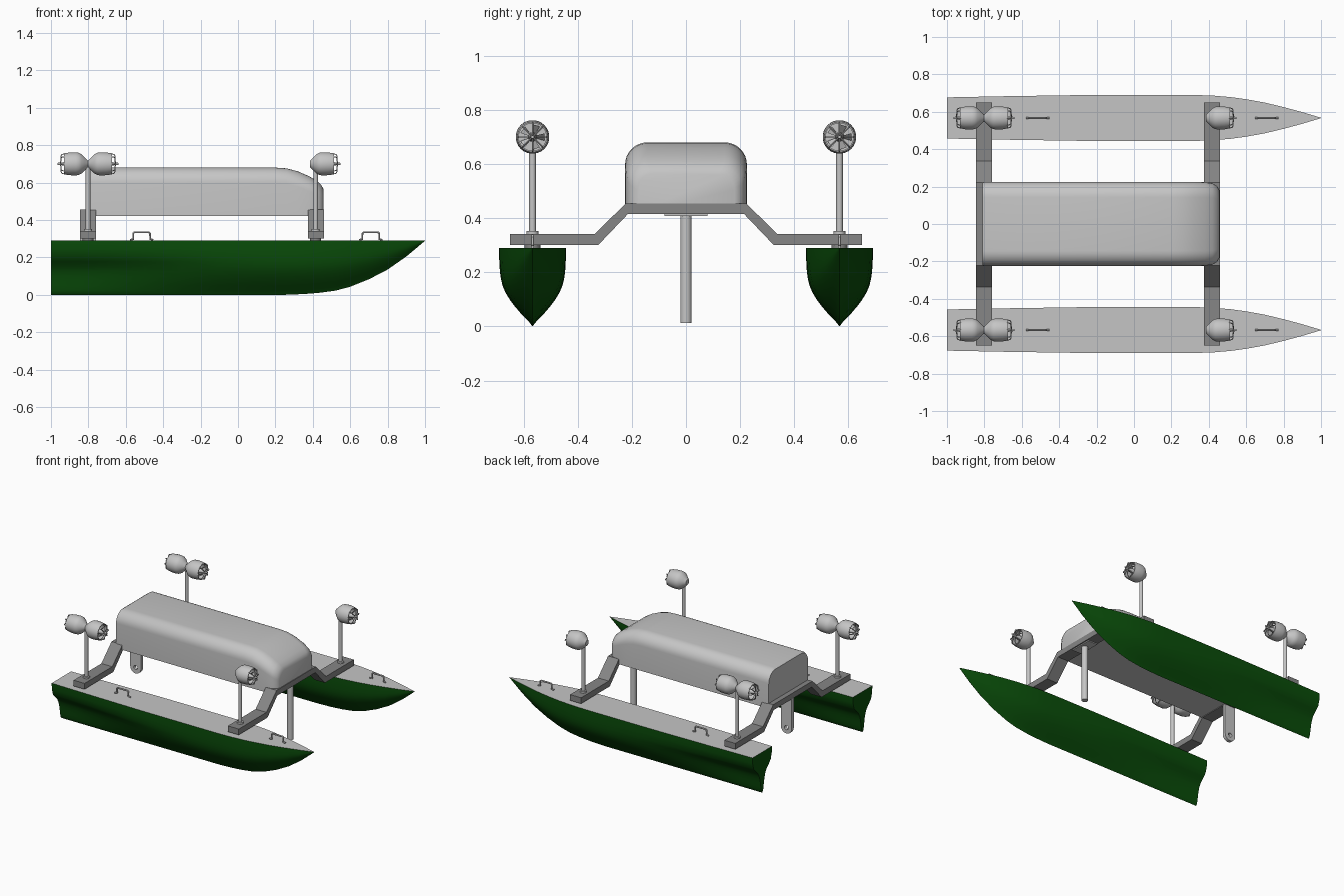
import bpy, bmesh, math
from mathutils import Vector

if "Cube" in bpy.data.objects:
    bpy.data.objects.remove(bpy.data.objects["Cube"])


def material(name, rgb):
    m = bpy.data.materials.new(name)
    m.diffuse_color = (*rgb, 1)
    m.use_nodes = True
    m.node_tree.nodes["Principled BSDF"].inputs["Base Color"].default_value = m.diffuse_color
    return m


LIGHT = material("light grey", (0.56, 0.56, 0.56))
MID = material("mid grey", (0.24, 0.24, 0.24))
GREEN = material("dark green", (0.003, 0.075, 0.003))


def finish(name, bm, *mats):
    bmesh.ops.recalc_face_normals(bm, faces=bm.faces)
    me = bpy.data.meshes.new(name)
    bm.to_mesh(me)
    bm.free()
    for m in mats:
        me.materials.append(m)
    ob = bpy.data.objects.new(name, me)
    bpy.context.collection.objects.link(ob)
    return ob


def loft(sections, wrap=False):
    """Skin closed sections; cap both ends unless they wrap round."""
    bm = bmesh.new()
    rings = [[bm.verts.new(p) for p in s] for s in sections]
    pairs = list(zip(rings, rings[1:]))
    if wrap:
        pairs.append((rings[-1], rings[0]))
    for a, b in pairs:
        for i in range(len(a)):
            j = (i + 1) % len(a)
            bm.faces.new((a[i], a[j], b[j], b[i]))
    if not wrap:
        bm.faces.new(rings[0])
        bm.faces.new(rings[-1])
    return bm


def lathe(name, start, axis, profile, mat, n=28):
    """Revolve (distance, radius) pairs about an axis through start."""
    axis = Vector(axis)
    u = axis.orthogonal().normalized()
    v = axis.cross(u)
    secs = []
    for d, r in profile:
        secs.append([Vector(start) + axis * d + (u * math.cos(a) + v * math.sin(a)) * r
                     for a in (2 * math.pi * i / n for i in range(n))])
    return finish(name, loft(secs), mat)


def rod(name, x, y, z0, z1, r, mat, n=20):
    return lathe(name, (x, y, z0), (0, 0, 1), [(0, r), (z1 - z0, r)], mat, n)


def tubes(name, paths, r, mat):
    cu = bpy.data.curves.new(name, 'CURVE')
    cu.dimensions = '3D'
    cu.bevel_depth = r
    cu.bevel_resolution = 1
    cu.use_fill_caps = True
    for path in paths:
        sp = cu.splines.new('POLY')
        sp.points.add(len(path) - 1)
        for p, co in zip(sp.points, path):
            p.co = (*co, 1)
    ob = bpy.data.objects.new(name, cu)
    bpy.context.collection.objects.link(ob)
    cu.materials.append(mat)
    return ob


def box(name, x0, x1, y0, y1, z0, z1, mat):
    q = [(y0, z0), (y1, z0), (y1, z1), (y0, z1)]
    return finish(name, loft([[(x, y, z) for y, z in q] for x in (x0, x1)]), mat)


HY, DECK = 0.567, 0.29

# Hulls: S-shaped stern sections blending to a full round V, then a raked bow
T = [0, .035, .08, .17, .26, .34, .43, .52, .61, .7, .85, 1]
MIDF = [0, .06, .15, .36, .54, .68, .81, .9, .95, .98, 1, 1]
STERNF = [0, .07, .11, .15, .19, .23, .3, .42, .66, .87, .98, 1]
STATIONS = [(-1, .11, 0), (-.85, .113, 0), (-.7, .116, 0), (-.5, .119, 0), (-.3, .122, 0),
            (-.1, .123, 0), (.1, .123, 0), (.25, .123, 0), (.35, .122, .004), (.43, .119, .01),
            (.52, .111, .022), (.6, .1, .043), (.7, .082, .083), (.8, .058, .135),
            (.9, .031, .205), (.96, .013, .255), (1, .001, .289)]
for side, tag in ((-1, "right"), (1, "left")):
    secs = []
    for x, w, k in STATIONS:
        s = min(1, max(0, (0.1 - x) / 1.1))
        s = s * s * (3 - 2 * s)
        half = [(w * (m + (f - m) * s), k + (DECK - k) * t) for t, m, f in zip(T, MIDF, STERNF)]
        secs.append([(x, side * HY - y, z) for y, z in reversed(half)]
                    + [(x, side * HY + y, z) for y, z in half[1:]])
    bm = loft(secs)
    bm.normal_update()
    for f in bm.faces:
        if min(v.co.z for v in f.verts) > DECK - .0005:
            f.material_index = 1
    finish(tag + "_hull", bm, GREEN, LIGHT)

    # Deck handles
    for hx, end in ((-.515, "aft"), (.71, "fore")):
        path = [(-.062, .294), (-.045, .297), (-.045, .328), (-.039, .334),
                (.039, .334), (.045, .328), (.045, .297), (.062, .294)]
        tubes(f"{tag}_{end}_handle", [[(hx + a, side * HY, z) for a, z in path]], .006, LIGHT)

# Cross arms bent up to the cabin
half = [(.65, .342), (.337, .342), (.222, .455)]
low = [(.215, .415), (.325, .30), (.65, .30)]
prof = half + [(-y, z) for y, z in reversed(half)] + [(-y, z) for y, z in reversed(low)] + low
for ax, end in ((-.802, "aft"), (.418, "fore")):
    finish(end + "_cross_arm", loft([[(ax + d, y, z) for y, z in prof] for d in (-.043, .043)]), MID)

# Cabin pod with rounded roof edges and sloping nose
secs = []
for x, w, t, r in [(-.81, .222, .672, .078), (-.797, .225, .68, .082), (.2, .225, .68, .082),
                   (.26, .225, .676, .082), (.32, .225, .66, .082), (.38, .223, .634, .08),
                   (.42, .217, .61, .075), (.445, .202, .588, .068), (.457, .18, .565, .06)]:
    arc = [(w - r + r * math.cos(a), t - r + r * math.sin(a))
           for a in (math.pi / 2 * i / 8 for i in range(9))]
    h = [(w, .42)] + arc
    secs.append([(x, y, z) for y, z in h] + [(x, -y, z) for y, z in reversed(h)])
finish("cabin", loft(secs), LIGHT)


# Ducted thruster: hollow nacelle, hub, propeller blades and wire guard
def thruster(name, x, y, d):
    z = .70
    body = [(0, .018), (.018, .036), (.036, .053), (.05, .06), (.065, .062), (.1, .061),
            (.128, .056), (.128, .051), (.07, .053), (.07, .001)]
    lathe(name + "_duct", (x, y, z), (d, 0, 0), body, LIGHT)
    lathe(name + "_hub", (x + d * .068, y, z), (d, 0, 0),
          [(0, .018), (.045, .015), (.07, .008), (.095, .006)], LIGHT, 12)
    spokes, blades = [], []
    for i in range(8):
        a = 2 * math.pi * i / 8
        c, s = math.cos(a), math.sin(a)
        spokes.append([(x + d * u, y + r * c, z + r * s)
                       for u, r in ((.122, .055), (.14, .05), (.145, .04), (.146, .006))])
    tubes(name + "_guard", spokes, .0028, LIGHT)
    bm = bmesh.new()
    for i in range(5):
        vs = []
        for r, da, u in ((.01, -.4, .085), (.047, -.3, .085), (.047, .3, .11), (.01, .4, .1)):
            a = 2 * math.pi * i / 5 + da
            vs.append(bm.verts.new((x + d * u, y + r * math.cos(a), z + r * math.sin(a))))
        bm.faces.new(vs)
    finish(name + "_propeller", bm, LIGHT)


# Thruster masts with collars and deck feet
for side, tag in ((-1, "right"), (1, "left")):
    y = side * HY
    for px, end in ((-.802, "aft"), (.415, "fore")):
        n = f"{tag}_{end}"
        rod(n + "_mast", px, y, .29, .705, .0125, LIGHT)
        rod(n + "_collar", px, y, .34, .353, .022, LIGHT)
        rod(n + "_foot", px, y, .288, .302, .03, MID)
    thruster(tag + "_aft_thruster_back", -.802, y, -1)
    thruster(tag + "_aft_thruster_front", -.802, y, 1)
    thruster(tag + "_fore_thruster", .385, y, 1)

# Sensor pole and its mounting plate below the nose
rod("sensor_pole", .415, 0, .012, .415, .021, LIGHT, 24)
box("sensor_plate", .378, .452, -.08, .08, .408, .418, LIGHT)

# Rear hanging bracket with rounded end and hole
R, H, CZ, N = .042, .22, .2, 24
outer, inner = [], []
for i in range(N):
    a = 2 * math.pi * i / N
    c, s = math.cos(a), math.sin(a)
    up = s > .01
    outer.append((R * c / (math.cos(math.pi / 12) if up else 1), H if up else R * s))
    inner.append((.015 * c, .015 * s))
secs = [[(-.802 + a, y, CZ + b) for a, b in ring]
        for ring, y in ((outer, -.012), (outer, .012), (inner, .012), (inner, -.012))]
finish("rear_bracket", loft(secs, wrap=True), LIGHT)

# Convert wire parts to meshes and smooth everything, keeping edges sharp
for ob in bpy.context.scene.objects:
    ob.select_set(True)
    bpy.context.view_layer.objects.active = ob
bpy.ops.object.convert(target='MESH')
bpy.ops.object.shade_smooth_by_angle(angle=math.radians(32))
